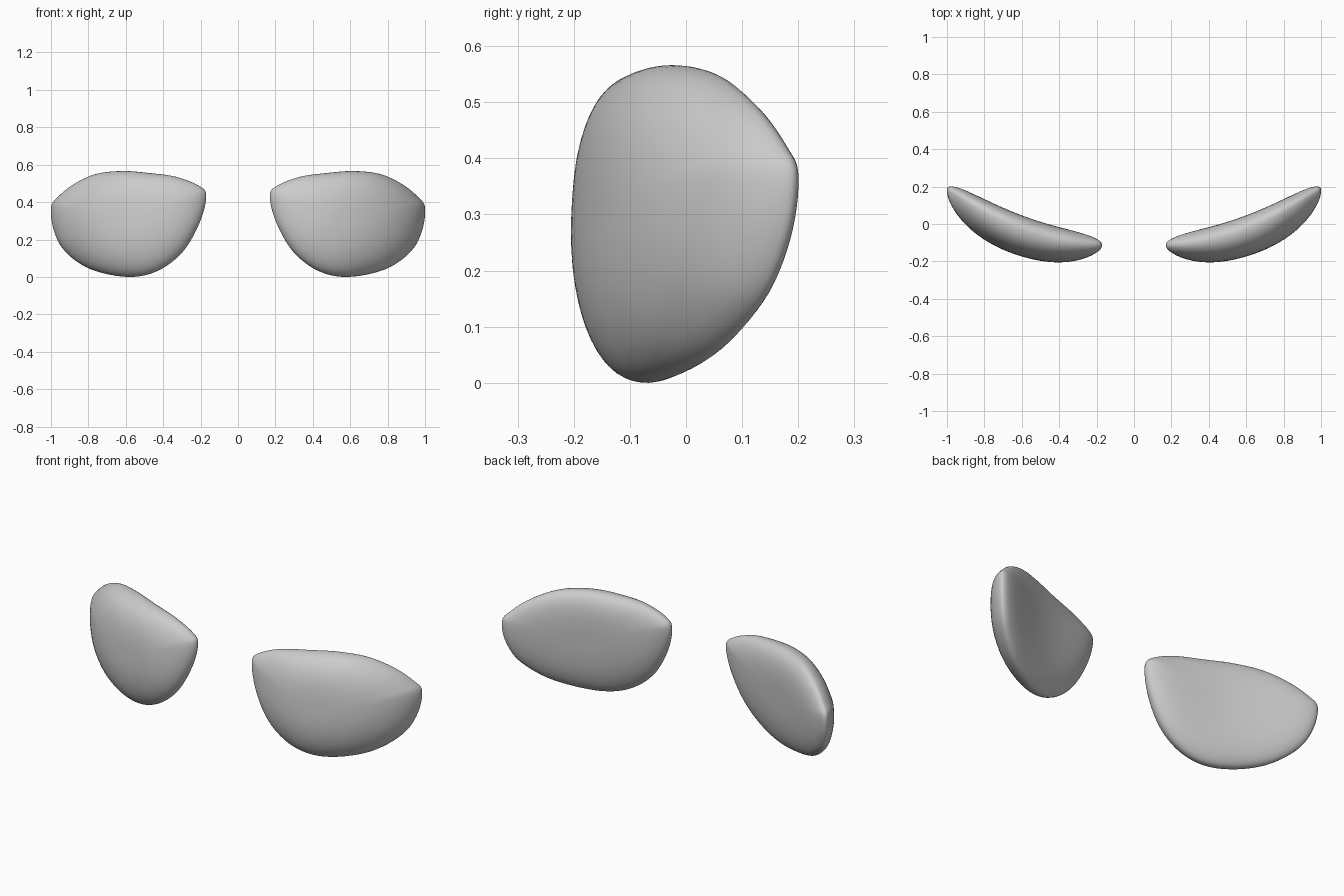
import bpy, bmesh, math

if "Cube" in bpy.data.objects:
    bpy.data.objects.remove(bpy.data.objects["Cube"])

# Front outline of one lens (x, z)
OUTLINE = [(0.17, 0.43), (0.205, 0.485), (0.33, 0.535), (0.48, 0.556), (0.62, 0.566),
           (0.76, 0.55), (0.88, 0.495), (0.965, 0.425), (1.0, 0.37), (0.985, 0.25),
           (0.925, 0.137), (0.79, 0.042), (0.59, 0.0), (0.43, 0.032), (0.295, 0.135),
           (0.205, 0.29)]
# Sweep of the rim in plan (x, y)
RIM = [(0.17, -0.12), (0.42, -0.095), (0.72, 0.01), (1.0, 0.18)]
CX, CZ = 0.6, 0.31
STEPS, RINGS = 6, 20


def rim_y(x):
    total = 0
    for i, (xi, yi) in enumerate(RIM):
        for j, (xj, _) in enumerate(RIM):
            if i != j:
                yi *= (x - xj) / (xi - xj)
        total += yi
    return total


def smooth_loop(pts):
    out, n = [], len(pts)
    for i in range(n):
        a, b, c, d = (pts[(i + k) % n] for k in (-1, 0, 1, 2))
        for s in range(STEPS):
            t = s / STEPS
            out.append(tuple(0.5 * (2 * b[k] + (c[k] - a[k]) * t
                       + (2 * a[k] - 5 * b[k] + 4 * c[k] - d[k]) * t * t
                       + (3 * b[k] - a[k] - 3 * c[k] + d[k]) * t ** 3) for k in (0, 1)))
    return out


def surface_point(px, pz, s, front):
    # Rings relax from the outline to an ellipse, so no corner creases reach inward
    dx, dz = px - CX, pz - CZ
    e = 1 / math.hypot(dx / 0.415, dz / 0.275)
    k = s * (s ** 2 + (1 - s ** 2) * e)
    x, z = CX + dx * k, CZ + dz * k
    y = rim_y(x) + 0.06 * (z - 0.33)
    if front:
        y -= (0.112 + 0.08 * (x - 0.4)) * math.sqrt(max(0, 1 - s ** 2.7))
    else:
        y += 0.1 * math.sqrt(max(0, 1 - s ** 2.2)) - 0.015 * (1 - s * s) ** 2
    return x, y, z


# Rings run from the front pole over the rim to the back pole
bm = bmesh.new()
loop = smooth_loop(OUTLINE)
n = len(loop)
rings = []
for r in range(1, 2 * RINGS):
    s = 1.0 if r == RINGS else math.sin(math.pi * r / (2 * RINGS))
    rings.append([bm.verts.new(surface_point(px, pz, s, r < RINGS)) for px, pz in loop])
for p, q in zip(rings, rings[1:]):
    for i in range(n):
        bm.faces.new((p[i], p[(i + 1) % n], q[(i + 1) % n], q[i]))
for ring, front in ((rings[0], True), (rings[-1], False)):
    pole = bm.verts.new(surface_point(*loop[0], 0, front))
    for i in range(n):
        bm.faces.new((pole, ring[i], ring[(i + 1) % n]))
bmesh.ops.recalc_face_normals(bm, faces=bm.faces)
for f in bm.faces:
    f.smooth = True

mesh = bpy.data.meshes.new("curved_lens_pair")
bm.to_mesh(mesh)
bm.free()
lens = bpy.data.objects.new("curved_lens_pair", mesh)
bpy.context.collection.objects.link(lens)

# Opposite lens
lens.modifiers.new("mirror", 'MIRROR').use_mirror_merge = False
